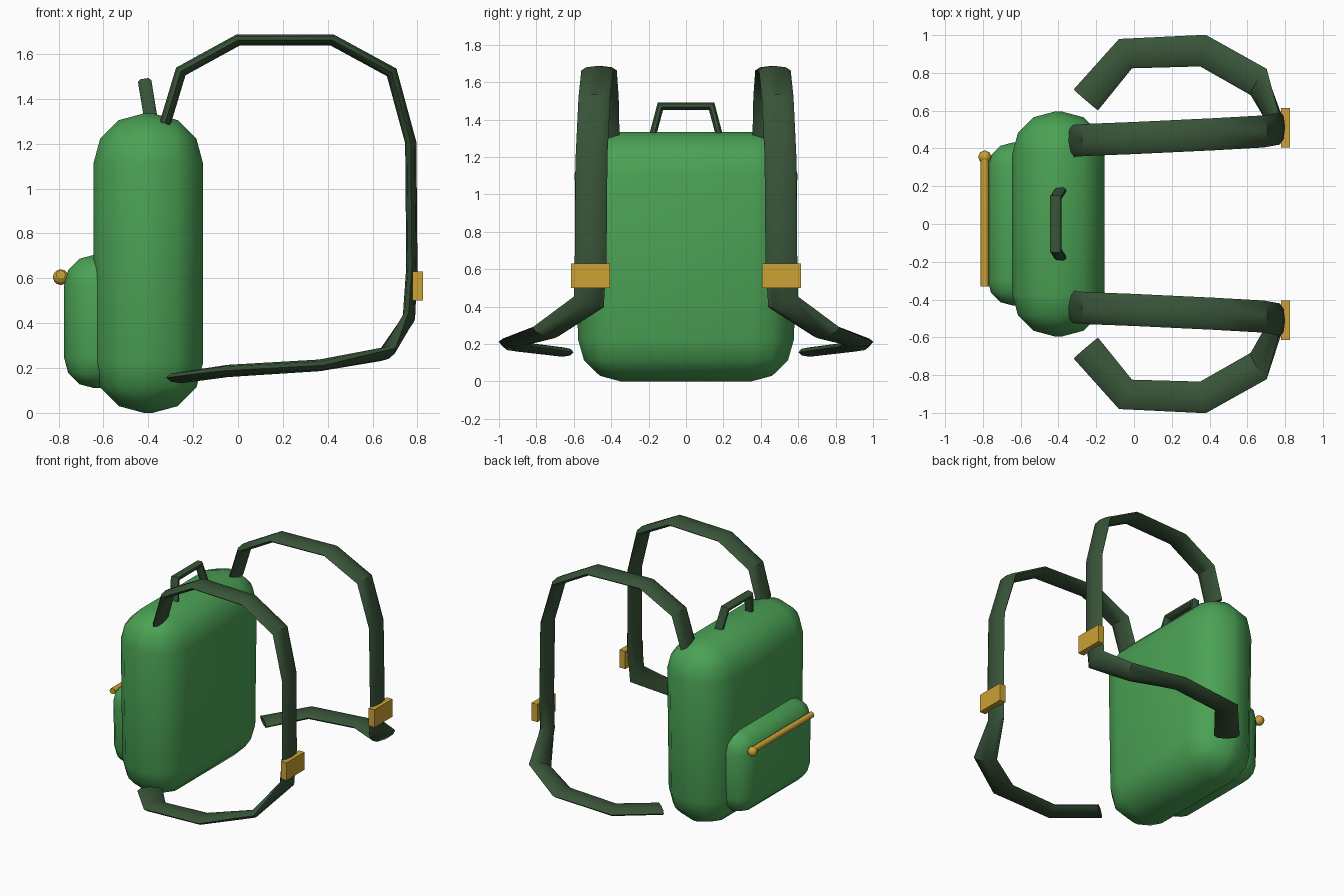
import bpy, bmesh, math
from mathutils import Vector, Matrix

if "Cube" in bpy.data.objects:
    bpy.data.objects.remove(bpy.data.objects["Cube"])


def material(name, rgb):
    m = bpy.data.materials.new(name)
    m.diffuse_color = (*rgb, 1)
    m.use_nodes = True
    m.node_tree.nodes["Principled BSDF"].inputs["Base Color"].default_value = m.diffuse_color
    return m


GREEN = material("green fabric", (0.07, 0.36, 0.09))
DARK = material("dark green webbing", (0.04, 0.088, 0.04))
GOLD = material("gold metal", (0.60, 0.36, 0.035))


def finish(bm, name, mat, angle=None):
    bmesh.ops.recalc_face_normals(bm, faces=bm.faces[:])
    me = bpy.data.meshes.new(name)
    bm.to_mesh(me)
    bm.free()
    me.materials.append(mat)
    ob = bpy.data.objects.new(name, me)
    bpy.context.collection.objects.link(ob)
    if angle:
        bpy.ops.object.select_all(action='DESELECT')
        ob.select_set(True)
        bpy.context.view_layer.objects.active = ob
        bpy.ops.object.shade_smooth_by_angle(angle=math.radians(angle))
    return ob


def box(name, mat, lo, hi, bevel=0, taper=1.0, angle=None):
    """Box between two corners; the bottom's y is scaled by taper."""
    bm = bmesh.new()
    bmesh.ops.create_cube(bm, size=1)
    for v in bm.verts:
        k = taper if v.co.z < 0 else 1
        v.co = Vector([lo[i] + (v.co[i] + 0.5) * (hi[i] - lo[i]) for i in range(3)])
        v.co.y *= k
    if bevel:
        bmesh.ops.bevel(bm, geom=bm.edges[:], offset=bevel, offset_type='OFFSET',
                        segments=3, profile=0.5, affect='EDGES', clamp_overlap=True)
    return finish(bm, name, mat, angle)


def sweep(name, mat, path, widths, section, angle=None):
    """Sweep a (width, thickness) section along path, width following widths."""
    bm = bmesh.new()
    pts = [Vector(p) for p in path]
    rings = []
    for i, p in enumerate(pts):
        a, b = pts[max(i - 1, 0)], pts[min(i + 1, len(pts) - 1)]
        d1 = (p - a).normalized()
        d2 = (b - p).normalized()
        t = (d1 + d2).normalized()
        w = Vector(widths[i]).normalized()
        n = t.cross(w).normalized()
        mitre = 1 / max(t.dot(d2 if d2.length else d1), 0.6)
        rings.append([bm.verts.new(p + w * u + n * (v * mitre)) for u, v in section])
    k = len(section)
    for r, q in zip(rings, rings[1:]):
        for j in range(k):
            bm.faces.new((r[j], r[(j + 1) % k], q[(j + 1) % k], q[j]))
    bm.faces.new(rings[0])
    bm.faces.new(rings[-1])
    return finish(bm, name, mat, angle)


# main bag and front pocket
box("bag_body", GREEN, (-0.645, -0.6, 0), (-0.155, 0.6, 1.335), 0.226, 0.955, 50)
box("front_pocket", GREEN, (-0.775, -0.435, 0.11), (-0.485, 0.435, 0.705), 0.135, 0.97, 50)

# zip bar with its ball pull
bm = bmesh.new()
bmesh.ops.create_cone(bm, cap_ends=True, segments=8, radius1=0.022, radius2=0.022, depth=0.68,
                      matrix=Matrix.Translation((-0.79, 0.01, 0.615)) @ Matrix.Rotation(math.pi / 2, 4, 'X'))
finish(bm, "zip_bar", GOLD, 50)
bm = bmesh.new()
bmesh.ops.create_uvsphere(bm, u_segments=8, v_segments=6, radius=0.035,
                          matrix=Matrix.Translation((-0.79, 0.355, 0.605)))
finish(bm, "zip_pull", GOLD, 50)

# carry handle
sweep("carry_handle", DARK,
      [(-0.385, -0.185, 1.29), (-0.415, -0.137, 1.472), (-0.415, 0.137, 1.472), (-0.385, 0.185, 1.29)],
      [(1, 0, 0.15)] * 4,
      [(-0.03, -0.008), (-0.018, -0.018), (0.018, -0.018), (0.03, -0.008),
       (0.03, 0.008), (0.018, 0.018), (-0.018, 0.018), (-0.03, 0.008)], 50)

# shoulder straps: (centre point, width direction), flattened oval section
STRAP = [
    ((-0.325, 0.44, 1.29), (0, 1, 0)),
    ((-0.255, 0.445, 1.522), (0, 1, 0)),
    ((0.0, 0.455, 1.662), (0, 1, 0)),
    ((0.42, 0.475, 1.662), (0, 1, 0)),
    ((0.685, 0.49, 1.518), (0, 1, 0)),
    ((0.77, 0.505, 1.205), (0, 1, 0)),
    ((0.775, 0.51, 0.65), (0, 1, 0)),
    ((0.762, 0.52, 0.425), (0, 0.94, 0.33)),
    ((0.66, 0.752, 0.265), (0.5, 0.82, 0.28)),
    ((0.365, 0.918, 0.212), (0.17, 0.98, 0)),
    ((-0.045, 0.902, 0.187), (-0.4, 0.9, 0)),
    ((-0.255, 0.657, 0.157), (-0.76, 0.65, 0)),
]
OVAL = [(0.085 * math.cos(i * math.pi / 4), 0.025 * math.sin(i * math.pi / 4)) for i in range(8)]
for side, s in (("left", 1), ("right", -1)):
    path = [(p[0], s * p[1], p[2]) for p, w in STRAP]
    widths = [(w[0], s * w[1], w[2]) for p, w in STRAP]
    sweep(side + "_strap", DARK, path, widths, OVAL, 40)
    # strap buckle
    box(side + "_buckle", GOLD, (0.778, s * 0.51 - 0.104, 0.5), (0.825, s * 0.51 + 0.104, 0.63))
